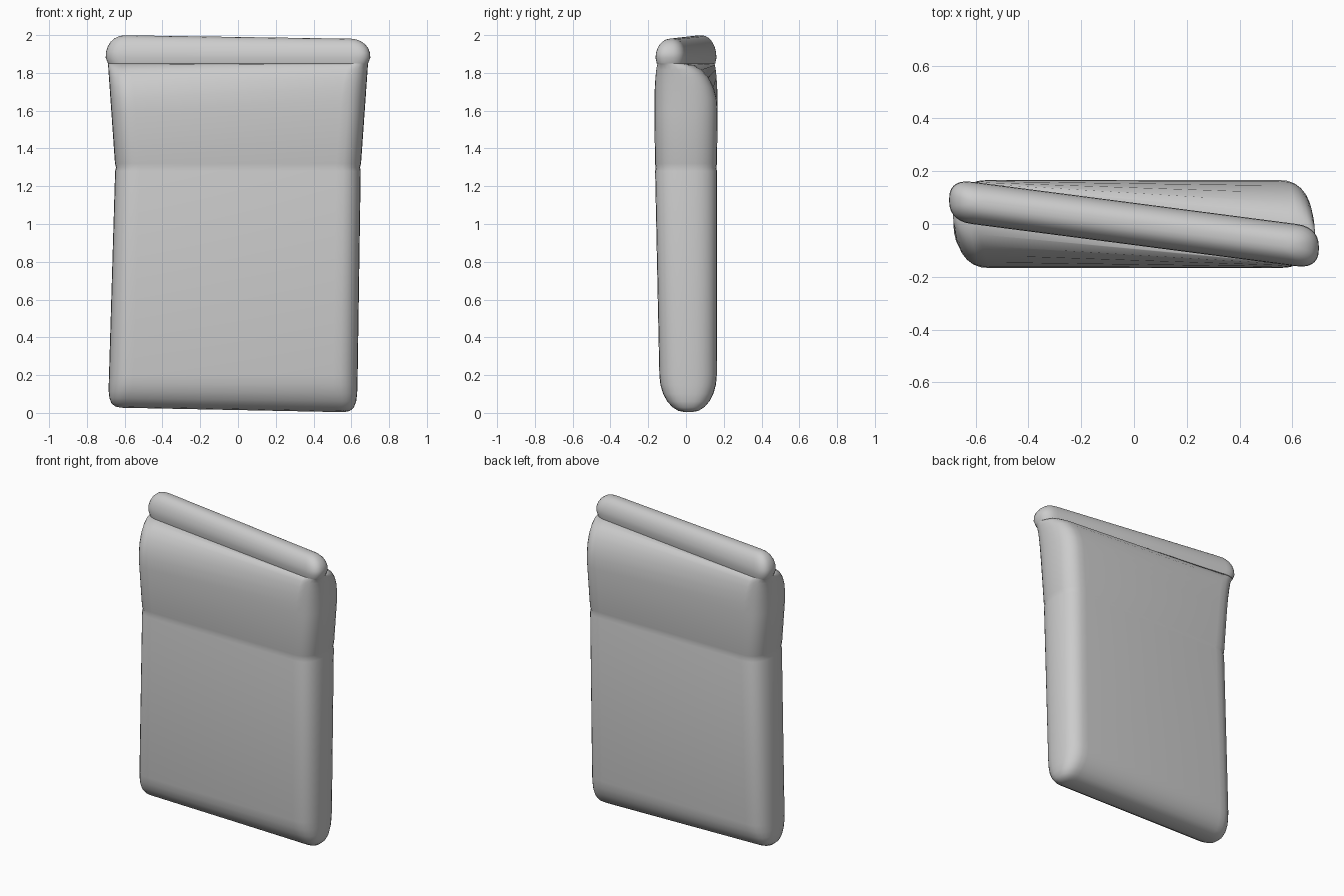
import bpy, bmesh, math

cube = bpy.data.objects.get("Cube")
if cube:
    bpy.data.objects.remove(cube)

# One plain grey colour
grey = bpy.data.materials.new("plain grey")
grey.use_nodes = True
colour = (0.6, 0.6, 0.6, 1)
grey.diffuse_color = colour
grey.node_tree.nodes["Principled BSDF"].inputs["Base Color"].default_value = colour

END_STEPS = 14
ROUND_STEPS = 6
WAIST = 1.3
MOUTH = 1.85
TWIST = 0.13


def mix(start, finish, amount):
    return start + (finish - start) * amount


def squarish(value):
    """Flatten a sine or cosine so that the outline is boxier than an ellipse."""
    return math.copysign(abs(value) ** 0.8, value)


def quarter_turn():
    """Cosine and sine pairs along a quarter circle."""
    for i in range(ROUND_STEPS + 1):
        angle = math.pi / 2 * i / ROUND_STEPS
        yield math.cos(angle), math.sin(angle)


def outline(z, half_depth, inset=0, twist=0, tilt=0, end=TWIST):
    """Flat outline with rounded ends, sheared in y and tilted in z along x."""
    flare = max(z - WAIST, 0) * 0.07
    below = max(WAIST - z, 0)
    right = 0.65 + flare - below * 0.015 - inset
    left = -0.65 - flare - below * 0.03 + inset
    points = []
    for side, tip in ((1, right), (-1, left)):
        for i in range(END_STEPS + 1):
            angle = math.pi * (i / END_STEPS - 0.5)
            x = tip - side * end * (1 - squarish(math.cos(angle)))
            y = side * half_depth * squarish(math.sin(angle)) - twist * x
            points.append((x, y + 0.01 * below, z - tilt * x))
    return points


def loft(name, outlines):
    """Skin a stack of outlines and close both ends."""
    bm = bmesh.new()
    loops = [[bm.verts.new(point) for point in points] for points in outlines]
    count = len(loops[0])
    for low, high in zip(loops, loops[1:]):
        for i in range(count):
            j = (i + 1) % count
            bm.faces.new((low[i], low[j], high[j], high[i]))
    bm.faces.new(loops[0])
    bm.faces.new(loops[-1])
    bmesh.ops.recalc_face_normals(bm, faces=bm.faces)
    mesh = bpy.data.meshes.new(name)
    bm.to_mesh(mesh)
    bm.free()
    mesh.materials.append(grey)
    obj = bpy.data.objects.new(name, mesh)
    bpy.context.collection.objects.link(obj)
    bpy.ops.object.select_all(action="DESELECT")
    obj.select_set(True)
    bpy.context.view_layer.objects.active = obj
    bpy.ops.object.shade_smooth_by_angle(angle=math.radians(40))


def body_depth(z):
    return mix(0.15, 0.17, z / MOUTH)


body = []

# Rounded, slightly slanted base
for c, s in quarter_turn():
    z = mix(0.2, 0.015, c)
    depth = mix(0.02, body_depth(z), s)
    body.append(outline(z, depth, inset=0.07 * (1 - s) ** 2, tilt=0.02 * c,
                        end=mix(0.05, TWIST, s)))

# Shallow crease around the waist
for offset, groove in ((-0.02, 0), (0, 0.004), (0.02, 0)):
    z = WAIST + offset
    body.append(outline(z, body_depth(z) - groove, inset=groove))

# Shoulder that narrows and twists into the mouth
for c, s in quarter_turn():
    z = mix(1.6, MOUTH, s)
    body.append(outline(z, mix(0.07, body_depth(z), c), twist=TWIST * (1 - c),
                        end=mix(0.09, TWIST, c)))

loft("pouch_body", body)

# Folded top: a rounded roll lying diagonally across the mouth
fold = [outline(MOUTH, 0.075, twist=TWIST, end=0.09)]
for c, s in quarter_turn():
    z = mix(1.88, 1.99, s)
    fold.append(outline(z, mix(0.01, 0.08, c), inset=mix(0.1, -0.01, c),
                        twist=TWIST, tilt=0.015 * s, end=mix(0.05, 0.09, c)))

loft("folded_top", fold)
